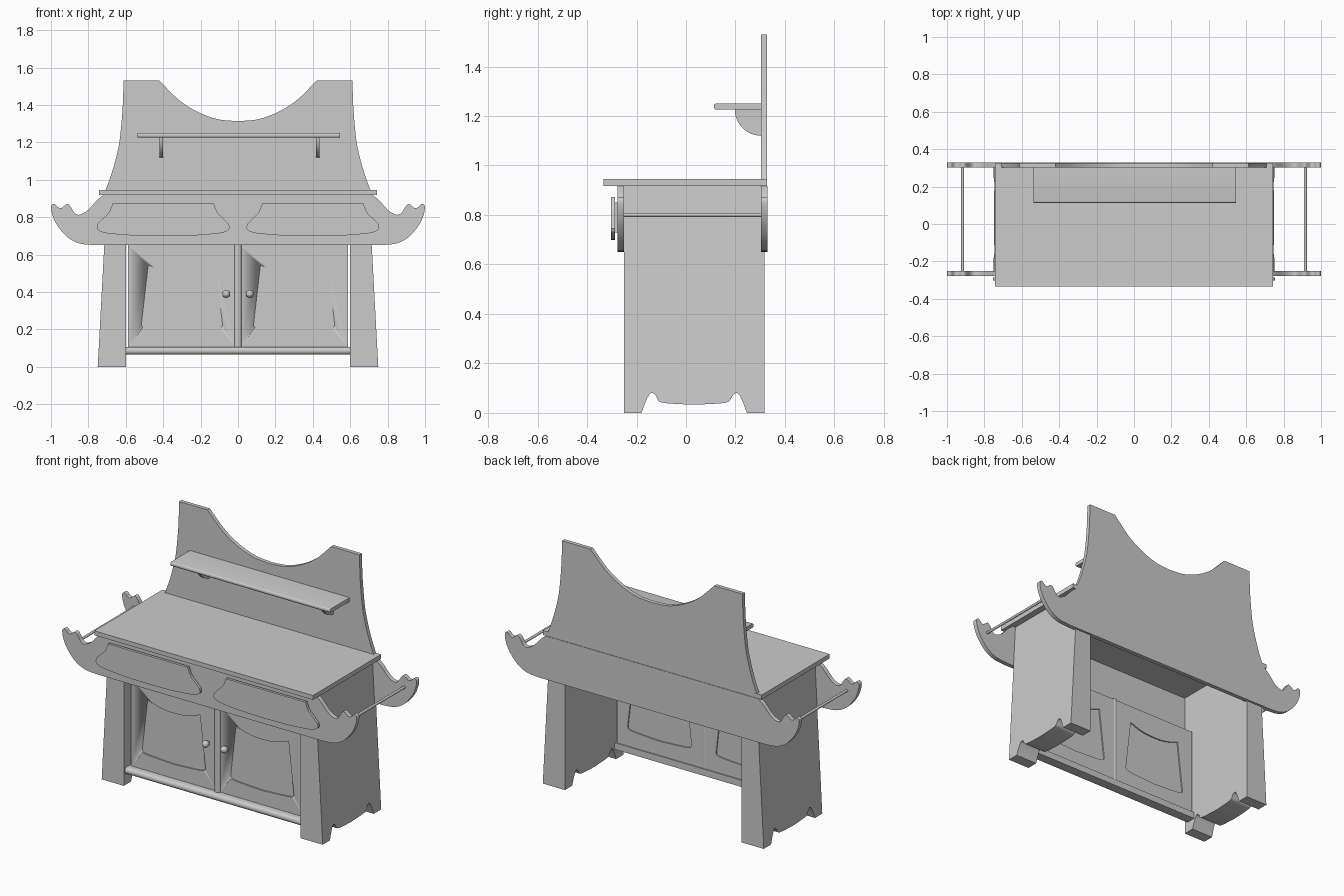
import bpy
import bmesh
import math
from mathutils import Matrix, Vector

if "Cube" in bpy.data.objects:
    bpy.data.objects.remove(bpy.data.objects["Cube"])

GREY = (0.6, 0.6, 0.6, 1.0)
paint = bpy.data.materials.new("plain_grey")
paint.use_nodes = True
paint.diffuse_color = GREY
paint.node_tree.nodes["Principled BSDF"].inputs["Base Color"].default_value = GREY


def finish(bm, name):
    bmesh.ops.recalc_face_normals(bm, faces=bm.faces)
    mesh = bpy.data.meshes.new(name)
    bm.to_mesh(mesh)
    bm.free()
    mesh.materials.append(paint)
    obj = bpy.data.objects.new(name, mesh)
    bpy.context.collection.objects.link(obj)
    bpy.ops.object.select_all(action="DESELECT")
    obj.select_set(True)
    bpy.context.view_layer.objects.active = obj
    bpy.ops.object.shade_smooth_by_angle(angle=math.radians(30))
    return obj


def curve(points, steps=4):
    """Smooth line through the given points."""
    pts = [Vector(p) for p in points]
    pts = [2 * pts[0] - pts[1]] + pts + [2 * pts[-1] - pts[-2]]
    out = []
    for a, b, c, d in zip(pts, pts[1:], pts[2:], pts[3:]):
        for i in range(steps):
            t = i / steps
            out.append(0.5 * (2 * b + (c - a) * t + (2 * a - 5 * b + 4 * c - d) * t ** 2
                              + (3 * b - a - 3 * c + d) * t ** 3))
    return [tuple(p) for p in out] + [tuple(points[-1])]


def mirrored(half):
    """Close a right-hand outline with its left-hand copy."""
    return half + [(-x, z) for x, z in reversed(half) if abs(x) > 1e-6]


def prism(name, outline, axis, lo, hi):
    """Extrude an outline (xz along y, or yz along x) from lo to hi."""
    bm = bmesh.new()
    place = (lambda u, v: (u, lo, v)) if axis == "y" else (lambda u, v: (lo, u, v))
    face = bm.faces.new([bm.verts.new(place(u, v)) for u, v in outline])
    new = bmesh.ops.extrude_face_region(bm, geom=[face])["geom"]
    offset = Vector((0, hi - lo, 0) if axis == "y" else (hi - lo, 0, 0))
    bmesh.ops.translate(bm, vec=offset, verts=[g for g in new if isinstance(g, bmesh.types.BMVert)])
    return finish(bm, name)


def box(name, x, y, z):
    return prism(name, [(x[0], z[0]), (x[1], z[0]), (x[1], z[1]), (x[0], z[1])], "y", *y)


def rod(name, centre, radius, length, turn=Matrix()):
    bm = bmesh.new()
    bmesh.ops.create_cone(bm, cap_ends=True, segments=20, radius1=radius, radius2=radius,
                          depth=length, matrix=Matrix.Translation(centre) @ turn)
    return finish(bm, name)


def shifted(outline, dx):
    return [(x + dx, z) for x, z in outline]


def round_front(front, back, z0, z1, reach):
    """Cross-section of a board with a rounded front edge."""
    mid, half = (z0 + z1) / 2, (z1 - z0) / 2
    nose = [(front + reach * (1 - math.cos(a)), mid + half * math.sin(a))
            for a in (math.pi * (i / 10 - 0.5) for i in range(11))]
    return nose + [(back, z1), (back, z0)]


# Upswept rails, front and back
upsweep = curve([(0.72, 0.918), (0.755, 0.89), (0.80, 0.84), (0.83, 0.82), (0.857, 0.813),
                 (0.878, 0.828), (0.892, 0.852), (0.908, 0.869), (0.922, 0.866),
                 (0.944, 0.849), (0.962, 0.853), (0.977, 0.868), (0.99, 0.87),
                 (0.999, 0.855), (0.993, 0.815), (0.972, 0.765), (0.93, 0.71),
                 (0.885, 0.675), (0.835, 0.657), (0.77, 0.651)])
rail = mirrored(upsweep)
prism("front_rail", rail, "y", -0.277, -0.25)
prism("back_rail", rail, "y", 0.303, 0.33)

# Worktop
box("worktop", (-0.742, 0.742), (-0.333, 0.327), (0.918, 0.945))

# Tall back panel with a scooped top
scoop = curve([(0, 1.313), (0.11, 1.324), (0.22, 1.365), (0.32, 1.43), (0.42, 1.53)])
flare = curve([(0.612, 1.53), (0.617, 1.38), (0.632, 1.217), (0.65, 1.126),
               (0.677, 1.03), (0.708, 0.945)])
prism("back_panel", mirrored(scoop + flare), "y", 0.303, 0.327)

# Shelf and its quarter-round brackets
prism("shelf", round_front(0.113, 0.305, 1.226, 1.25, 0.008), "x", -0.538, 0.545)
quarter = [(0.305, 1.228)] + [(0.305 - 0.108 * math.cos(a), 1.228 - 0.108 * math.sin(a))
                              for a in (math.pi / 2 * i / 12 for i in range(13))]
for side, x in (("right", -0.41), ("left", 0.427)):
    prism(side + "_shelf_bracket", quarter, "x", x - 0.009, x + 0.009)

# Slanted side slabs with an arched cutout between the feet
foot = curve([(0.213, 0), (0.198, 0.04), (0.182, 0.073), (0.168, 0.08), (0.154, 0.068),
              (0.14, 0.046), (0.10, 0.038), (0, 0.033)])
arch = [(y + 0.033, z) for y, z in foot + [(-y, z) for y, z in reversed(foot[:-1])]]
slab = [(-0.25, 0.918), (0.317, 0.918), (0.317, 0)] + arch + [(-0.25, 0)]
for side, s in (("right", -1), ("left", 1)):
    obj = prism(side + "_side", slab, "x", 0.6 * s, 0.75 * s)
    for v in obj.data.vertices:
        if abs(v.co.x) > 0.7:
            v.co.x = s * (0.75 - 0.054 * v.co.z)
    # Towel bar between the rail ends
    rod(side + "_towel_bar", (0.916 * s, 0.027, 0.80), 0.008, 0.57,
        Matrix.Rotation(math.pi / 2, 4, "X"))

# Bottom rail and centre post
prism("bottom_rail", round_front(-0.24, -0.165, 0.065, 0.106, 0.02), "x", -0.6, 0.6)
rod("centre_post", (0, -0.19, 0.378), 0.021, 0.56)

# Doors with recessed panels, knobs, and raised drawer fronts
panel_top = curve([(0, 0.506), (0.06, 0.509), (0.12, 0.521), (0.18, 0.543)])
panel_foot = curve([(0.217, 0.225), (0.209, 0.211), (0.17, 0.202), (0, 0.192)])
panel = mirrored(panel_top + panel_foot)
drawer_edge = curve([(0.27, 0.873), (0.29, 0.826), (0.325, 0.79), (0.35, 0.765)])
drawer_foot = curve([(0.355, 0.745), (0.345, 0.729), (0.30, 0.714), (0.16, 0.702), (0, 0.699)])
drawer = mirrored(drawer_edge + drawer_foot)
for side, s in (("right", -1), ("left", 1)):
    door = box(side + "_door", sorted((0.008 * s, 0.588 * s)), (-0.197, -0.172), (0.1, 0.651))
    cutter = prism(side + "_door_cutter", shifted(panel, 0.3 * s), "y", -0.25, -0.12)
    cutter.hide_render = True
    cutter.hide_viewport = True
    cut = door.modifiers.new("panel_opening", "BOOLEAN")
    cut.object = cutter
    cut.operation = "DIFFERENCE"
    cut.solver = "EXACT"
    prism(side + "_door_panel", shifted(panel, 0.3 * s), "y", -0.189, -0.18)

    bm = bmesh.new()
    bmesh.ops.create_uvsphere(bm, u_segments=20, v_segments=12, radius=0.021,
                              matrix=Matrix.Translation((0.063 * s, -0.224, 0.39)))
    finish(bm, side + "_knob")
    rod(side + "_knob_stem", (0.063 * s, -0.205, 0.39), 0.009, 0.03,
        Matrix.Rotation(math.pi / 2, 4, "X"))

    prism(side + "_drawer_front", shifted(drawer, 0.4 * s), "y", -0.303, -0.287)
    box(side + "_drawer_mount", (0.4 * s - 0.24, 0.4 * s + 0.24), (-0.288, -0.276), (0.73, 0.85))
